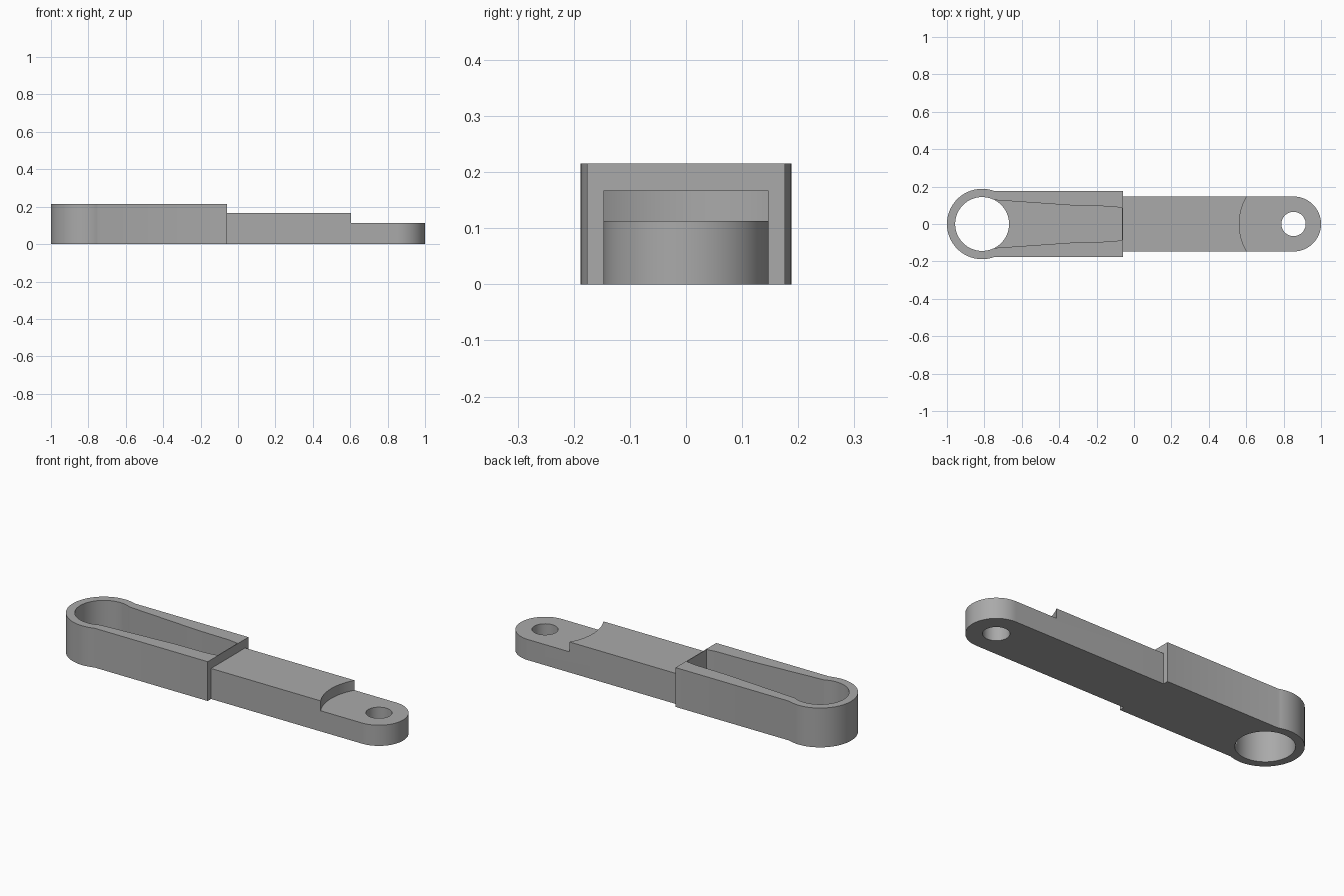
import bpy, bmesh
from math import sin, cos, asin, pi

if "Cube" in bpy.data.objects:
    bpy.data.objects.remove(bpy.data.objects["Cube"], do_unlink=True)

grey = bpy.data.materials.new("plain grey")
grey.use_nodes = True
colour = (0.4, 0.4, 0.4, 1)
grey.diffuse_color = colour
grey.node_tree.nodes["Principled BSDF"].inputs["Base Color"].default_value = colour


def arc(cx, r, start, end, n=64):
    return [(cx + r * cos(start + (end - start) * i / n),
             r * sin(start + (end - start) * i / n)) for i in range(n + 1)]


def prism(name, outline, z0, z1):
    """Extrude a counter-clockwise outline from z0 to z1."""
    bm = bmesh.new()
    face = bm.faces.new([bm.verts.new((x, y, z0)) for x, y in outline])
    top = bmesh.ops.extrude_face_region(bm, geom=[face])["geom"]
    bmesh.ops.translate(bm, vec=(0, 0, z1 - z0),
                        verts=[v for v in top if isinstance(v, bmesh.types.BMVert)])
    bmesh.ops.recalc_face_normals(bm, faces=bm.faces)
    mesh = bpy.data.meshes.new(name)
    bm.to_mesh(mesh)
    bm.free()
    mesh.materials.append(grey)
    obj = bpy.data.objects.new(name, mesh)
    bpy.context.collection.objects.link(obj)
    return obj


def cut(target, cutter):
    mod = target.modifiers.new(cutter.name, "BOOLEAN")
    mod.operation, mod.solver, mod.object = "DIFFERENCE", "EXACT", cutter
    bpy.context.view_layer.objects.active = target
    bpy.ops.object.modifier_apply(modifier=mod.name)
    bpy.data.objects.remove(cutter, do_unlink=True)


def disc(name, cx, r, z0, z1):
    return prism(name, arc(cx, r, 0, 2 * pi, 96)[:-1], z0, z1)


big_x, small_x, joint_x = -0.812, 0.853, -0.06
head_r, head_half, arm_half = 0.188, 0.176, 0.147
head_top, arm_top, eye_top, floor = 0.215, 0.167, 0.113, 0.04

# Wide hollow half with the large ring
a = asin(head_half / head_r)
head = prism("large_end", [(joint_x, -head_half), (joint_x, head_half)]
             + arc(big_x, head_r, a, 2 * pi - a), 0, head_top)
cut(head, disc("large_bore", big_x, 0.144, -0.1, 0.4))

# Tapered pocket with a thin end wall
side = [(-0.745, 0.128), (-0.31, 0.098), (-0.12, 0.094), (joint_x - 0.004, 0.086)]
pocket = [(x, -y) for x, y in side] + side[::-1] + [(-0.8, 0.1), (-0.8, -0.1)]
cut(head, prism("pocket", pocket, floor, 0.4))

# Narrow arm with the small eye, stepped down by a round recess
arm = prism("arm", [(joint_x, arm_half), (joint_x, -arm_half)]
            + arc(small_x, arm_half, -pi / 2, pi / 2), 0, arm_top)
cut(arm, disc("recess", small_x, 0.29, eye_top, 0.4))
cut(arm, disc("small_bore", small_x, 0.065, -0.1, 0.4))

for obj in (head, arm):
    bpy.ops.object.select_all(action="DESELECT")
    obj.select_set(True)
    bpy.context.view_layer.objects.active = obj
    bpy.ops.object.shade_smooth_by_angle(angle=0.5)
